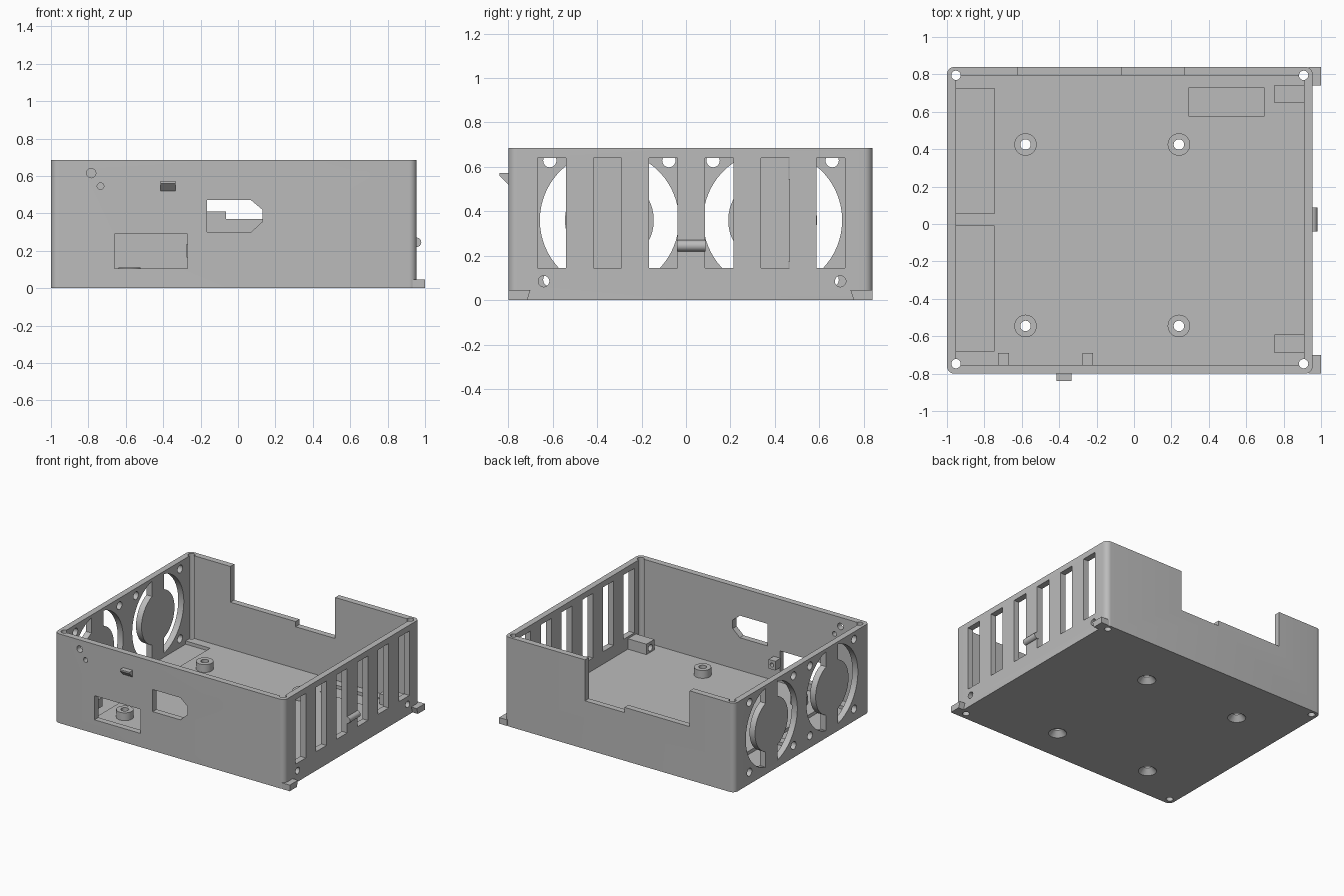
import bpy, bmesh
from math import sin, cos, acos, pi
from mathutils import Vector

old = bpy.data.objects.get("Cube")
if old:
    bpy.data.objects.remove(old, do_unlink=True)

grey = bpy.data.materials.new("plain_grey")
grey.use_nodes = True
grey.diffuse_color = (0.5, 0.5, 0.5, 1)
grey.node_tree.nodes["Principled BSDF"].inputs["Base Color"].default_value = (0.5, 0.5, 0.5, 1)


def place(axis, u, v, d):
    return {"x": (d, u, v), "y": (u, d, v), "z": (u, v, d)}[axis]


def prism(name, axis, pts, lo, hi, top_pts=None):
    """Extrude a 2D outline along an axis, optionally to a second outline."""
    bm = bmesh.new()
    a = [bm.verts.new(place(axis, u, v, lo)) for u, v in pts]
    b = [bm.verts.new(place(axis, u, v, hi)) for u, v in (top_pts or pts)]
    bm.faces.new(a)
    bm.faces.new(b)
    for i in range(len(a)):
        j = (i + 1) % len(a)
        bm.faces.new((a[i], a[j], b[j], b[i]))
    bmesh.ops.recalc_face_normals(bm, faces=bm.faces)
    me = bpy.data.meshes.new(name)
    bm.to_mesh(me)
    bm.free()
    me.materials.append(grey)
    ob = bpy.data.objects.new(name, me)
    bpy.context.collection.objects.link(ob)
    return ob


def arc(u, v, r, start=0, end=2 * pi, n=32, closed=False):
    steps = n - 1 if closed else n
    return [(u + r * cos(start + (end - start) * i / steps),
             v + r * sin(start + (end - start) * i / steps)) for i in range(n)]


def rect(u0, u1, v0, v1):
    return [(u0, v0), (u1, v0), (u1, v1), (u0, v1)]


def rounded(u0, u1, v0, v1, r):
    pts = []
    corners = [(u1 - r, v1 - r), (u0 + r, v1 - r), (u0 + r, v0 + r), (u1 - r, v0 + r)]
    for k, (u, v) in enumerate(corners):
        pts += arc(u, v, r, k * pi / 2, (k + 1) * pi / 2, 8, True)
    return pts


def cut(target, cutters):
    """Subtract each cutter, bake the result and remove the cutters."""
    for c in cutters:
        c.hide_render = True
        m = target.modifiers.new("cut", "BOOLEAN")
        m.operation, m.solver, m.object = "DIFFERENCE", "EXACT", c
    bpy.context.view_layer.update()
    deps = bpy.context.evaluated_depsgraph_get()
    baked = bpy.data.meshes.new_from_object(target.evaluated_get(deps))
    target.modifiers.clear()
    target.data = baked
    for c in cutters:
        bpy.data.objects.remove(c, do_unlink=True)


# Main dimensions
X0, X1, Y0, Y1, H = -1.0, 0.955, -0.80, 0.84, 0.685
WALL, FLOOR, RECESS = 0.047, 0.05, 0.025
FANS = (-0.345, 0.39)
FAN_Z, FAN_R, HUB_R, STRUT = 0.36, 0.313, 0.2, 0.072
POSTS = [(x, y) for x in (-0.58, 0.24) for y in (-0.545, 0.425)]
BLOCK_Y = (-0.64, 0.695)

case = prism("case", "z", rounded(X0, X1, Y0, Y1, 0.04), 0, H)
parts = [case]
cuts = []


def hole(axis, pts, lo, hi, top=None):
    cuts.append(prism("cutter", axis, pts, lo, hi, top))


# Interior
hole("z", rect(X0 + WALL, X1 - WALL, Y0 + WALL, Y1 - WALL), FLOOR, 1)

# Corner screw channels
for x in (-0.952, 0.907):
    for y in (-0.747, 0.795):
        hole("z", arc(x, y, 0.025, n=20), -0.1, 1)

# Fan openings with hub, screw holes and floor recesses
a, b = acos(STRUT / FAN_R), acos(STRUT / HUB_R)
for y in FANS:
    for s in (0, pi):
        outline = (arc(y, FAN_Z, FAN_R, s - a, s + a, 32, True)
                   + arc(y, FAN_Z, HUB_R, s + b, s - b, 24, True))
        hole("x", outline, X0 - 0.1, X0 + 0.1)
    for dy in (-0.268, 0.268):
        for dz in (-0.268, 0.268):
            hole("x", arc(y + dy, FAN_Z + dz, 0.03, n=20), X0 - 0.1, X0 + 0.1)
    hole("z", rect(X0 + WALL, -0.745, y - 0.335, y + 0.335), RECESS, 0.1)

# Floor recess near the back
hole("z", rect(0.295, 0.695, 0.575, 0.73), RECESS, 0.1)

# Side vents and side screw holes
for i in range(6):
    y = -0.605 + i * 0.2515
    hole("x", rect(y - 0.064, y + 0.064, 0.145, 0.64), 0.85, 1.05)
for y in BLOCK_Y:
    hole("x", arc(y, 0.085, 0.025, n=20), 0.85, 1.05)

# Front openings
hole("y", rect(-0.66, -0.27, 0.105, 0.29), -0.9, -0.7)
hole("y", [(-0.165, 0.30), (0.07, 0.30), (0.13, 0.355), (0.13, 0.42), (0.07, 0.47), (-0.165, 0.47)],
     -0.9, -0.7)
hole("y", arc(-0.785, 0.615, 0.025, n=20), -0.9, -0.7)
hole("y", arc(-0.735, 0.545, 0.018, n=20), -0.9, -0.7)

# Stepped back opening
hole("y", [(-0.62, 0.41), (-0.065, 0.41), (-0.065, 0.37), (0.27, 0.37), (0.27, 1), (-0.62, 1)], 0.75, 0.9)

# Countersunk board screw holes
for x, y in POSTS:
    hole("z", arc(x, y, 0.028, n=24), -0.1, 0.2)
    hole("z", arc(x, y, 0.065, n=24), -0.001, 0.04, arc(x, y, 0.028, n=24))
cut(case, cuts)

# Board standoffs
for x, y in POSTS:
    post = prism("standoff", "z", arc(x, y, 0.06), FLOOR - 0.002, 0.11)
    cut(post, [prism("cutter", "z", arc(x, y, 0.028, n=24), 0, 0.2)])
    parts.append(post)

# Screw blocks beside the vented wall
for y in BLOCK_Y:
    block = prism("screw_block", "x", rect(y - 0.049, y + 0.049, FLOOR - 0.002, 0.13), 0.75, 0.91)
    cut(block, [prism("cutter", "x", arc(y, 0.085, 0.025, n=20), 0.7, 1)])
    parts.append(block)

# Socket brackets either side of the front window
for x in (-0.697, -0.247):
    bracket = prism("socket_bracket", "y", rect(x - 0.029, x + 0.029, 0.165, 0.235), -0.755, -0.69)
    cut(bracket, [prism("cutter", "y", arc(x, 0.2, 0.015, n=16), -0.752, -0.6)])
    parts.append(bracket)

# Front clip, side latch bar and bottom corner tabs
parts.append(prism("front_clip", "x", [(-0.79, 0.52), (-0.80, 0.52), (-0.84, 0.56), (-0.84, 0.572), (-0.79, 0.572)],
                   -0.415, -0.335))
parts.append(prism("latch_bar", "y", arc(0.955, 0.245, 0.025, n=24), -0.04, 0.088))
parts.append(prism("front_tab", "x", [(Y0, 0), (-0.715, 0), (-0.70, 0.047), (Y0, 0.047)], 0.934, 1.0))
parts.append(prism("back_tab", "x", [(Y1, 0), (0.755, 0), (0.74, 0.047), (Y1, 0.047)], 0.934, 1.0))

# Smooth curved walls, keep corners crisp
bpy.ops.object.select_all(action="DESELECT")
for ob in parts:
    ob.select_set(True)
bpy.context.view_layer.objects.active = case
bpy.ops.object.shade_smooth_by_angle(angle=0.6)
